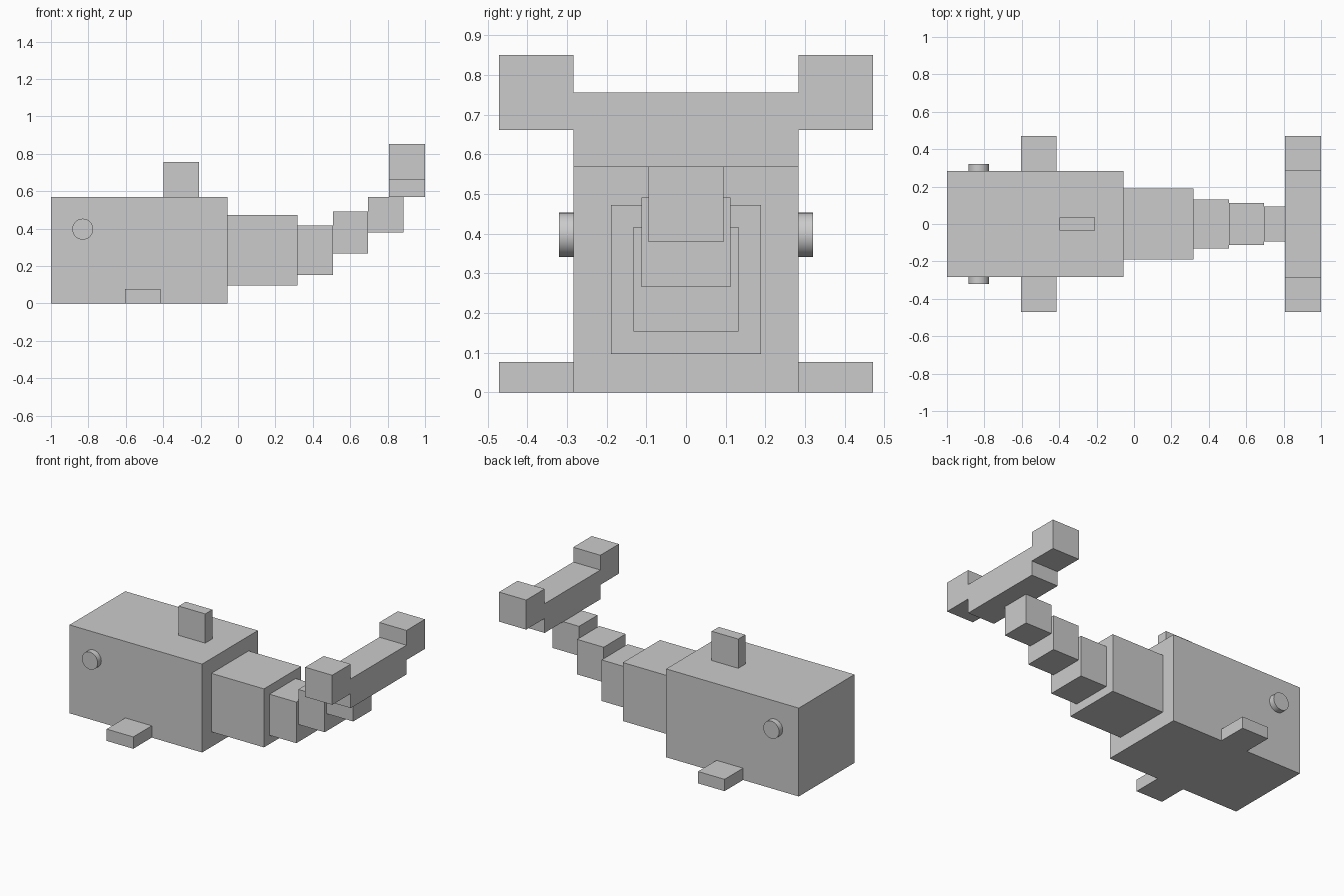
import bpy
import math

default = bpy.data.objects.get("Cube")
if default:
    bpy.data.objects.remove(default, do_unlink=True)

# Single plain colour
grey = bpy.data.materials.new("light_grey")
grey.use_nodes = True
colour = (0.6, 0.6, 0.6, 1)
grey.diffuse_color = colour
grey.node_tree.nodes["Principled BSDF"].inputs["Base Color"].default_value = colour


def box(name, x, y, z):
    """Box spanning the given (low, high) ranges."""
    spans = (x, y, z)
    bpy.ops.mesh.primitive_cube_add(size=1, location=[(a + b) / 2 for a, b in spans])
    ob = bpy.context.object
    ob.name = name
    ob.scale = [b - a for a, b in spans]
    bpy.ops.object.transform_apply(location=False, rotation=False, scale=True)
    ob.data.materials.append(grey)
    return ob


def mid(half):
    return (-half, half)


# Body and the stepped tail: x range, half width, z range
box("body", (-1, -0.057), mid(0.283), (0, 0.568))
tail = [
    ((-0.057, 0.317), 0.189, (0.097, 0.473)),
    ((0.317, 0.507), 0.132, (0.153, 0.417)),
    ((0.507, 0.695), 0.112, (0.266, 0.491)),
    ((0.695, 0.885), 0.094, (0.379, 0.568)),
]
for i, (x, half, z) in enumerate(tail, 1):
    box(f"tail_segment_{i}", x, mid(half), z)

# Dorsal fin and tail fluke
box("dorsal_fin", (-0.397, -0.208), mid(0.036), (0.568, 0.756))
box("fluke_middle", (0.807, 1), mid(0.283), (0.568, 0.756))

# Paired parts on both flanks
for side, s in (("front", -1), ("back", 1)):
    span = sorted((s * 0.283, s * 0.471))
    box(f"{side}_flipper", (-0.604, -0.415), span, (0, 0.076))
    box(f"{side}_fluke_tip", (0.807, 1), span, (0.661, 0.851))

    # Round eye, partly sunk into the flank
    bpy.ops.mesh.primitive_cylinder_add(
        vertices=32, radius=0.056, depth=0.076,
        location=(-0.83, s * 0.282, 0.397), rotation=(math.pi / 2, 0, 0))
    eye = bpy.context.object
    eye.name = f"{side}_eye"
    eye.data.materials.append(grey)
    bpy.ops.object.shade_smooth_by_angle(angle=math.radians(30))
